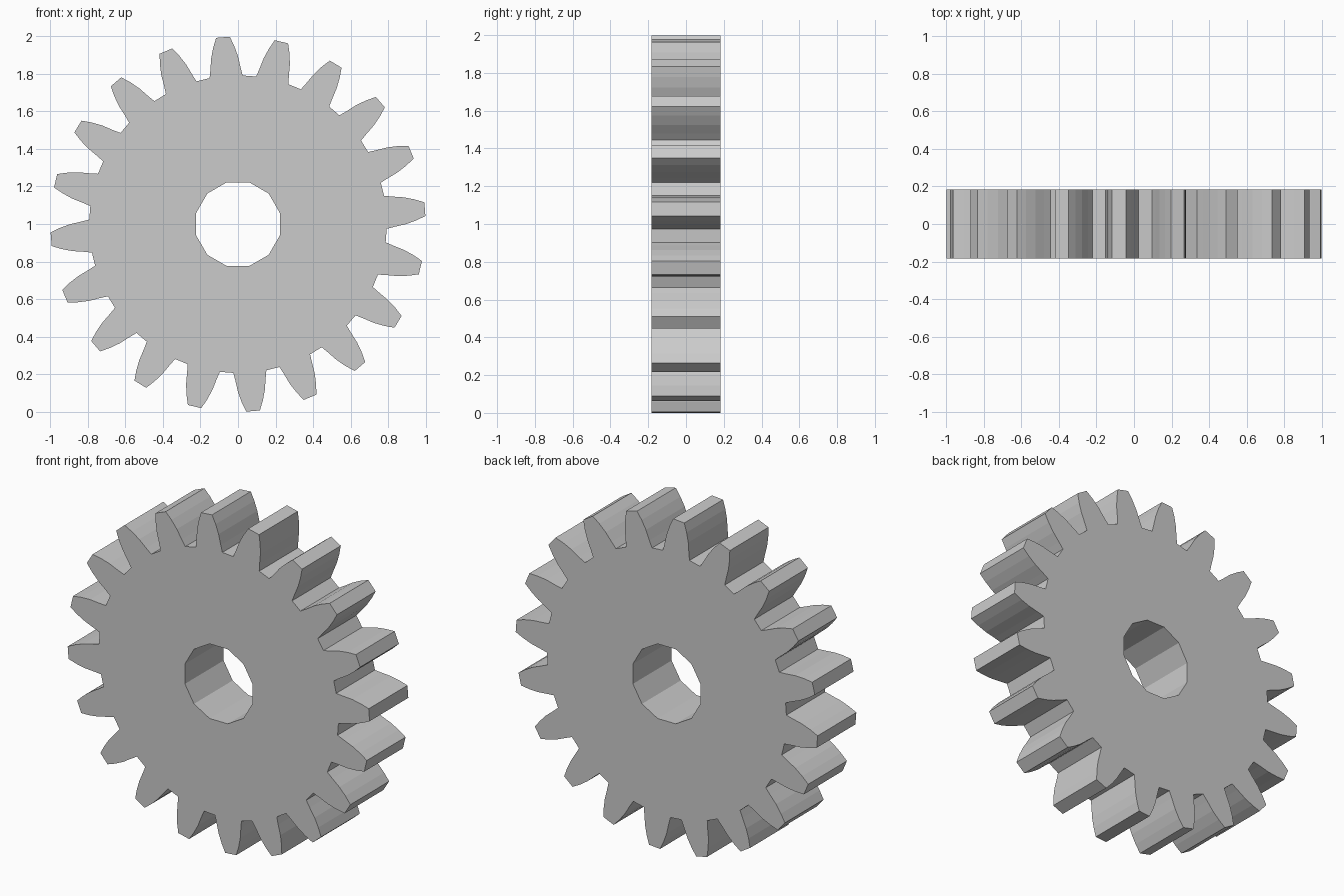
import bpy, bmesh
from math import cos, sin, radians

if "Cube" in bpy.data.objects:
    bpy.data.objects.remove(bpy.data.objects["Cube"])

TEETH = 20
HALF_THICK = 0.183
PHASE = 4.6            # angle of the first tooth, degrees
CENTRE_Z = 1.0
# one tooth flank: (radius, half angle in degrees), root to tip
FLANK = [(0.793, 6.4), (0.835, 5.55), (0.895, 4.6), (0.95, 3.4), (1.0, 2.1)]


def polar(r, deg):
    a = radians(deg)
    return (r * cos(a), -HALF_THICK, CENTRE_Z + r * sin(a))


def add_loop(bm, points):
    verts = [bm.verts.new(p) for p in points]
    return [bm.edges.new((v, verts[(i + 1) % len(verts)])) for i, v in enumerate(verts)]


# toothed outline: each tooth is its flank, mirrored about the tooth axis
outline = []
for i in range(TEETH):
    axis = PHASE + i * 360 / TEETH
    outline += [polar(r, axis - h) for r, h in FLANK]
    outline += [polar(r, axis + h) for r, h in reversed(FLANK)]

# twelve-sided shaft hole with a flat at the bottom
bore = [polar(0.231, 15 + i * 30) for i in range(12)]

# fill the front face between both outlines, then extrude to the back
bm = bmesh.new()
edges = add_loop(bm, outline) + add_loop(bm, bore)
bmesh.ops.triangle_fill(bm, edges=edges, use_beauty=True, use_dissolve=False)
front = bm.faces[:]
result = bmesh.ops.extrude_face_region(bm, geom=front, use_keep_orig=True)
moved = [g for g in result["geom"] if isinstance(g, bmesh.types.BMVert)]
bmesh.ops.translate(bm, verts=moved, vec=(0, 2 * HALF_THICK, 0))
bmesh.ops.recalc_face_normals(bm, faces=bm.faces[:])

# rest the lowest tooth on the ground
low = min(v.co.z for v in bm.verts)
bmesh.ops.translate(bm, verts=bm.verts[:], vec=(0, 0, -low))

mesh = bpy.data.meshes.new("spur_gear")
bm.to_mesh(mesh)
bm.free()
gear = bpy.data.objects.new("spur_gear", mesh)
bpy.context.collection.objects.link(gear)
